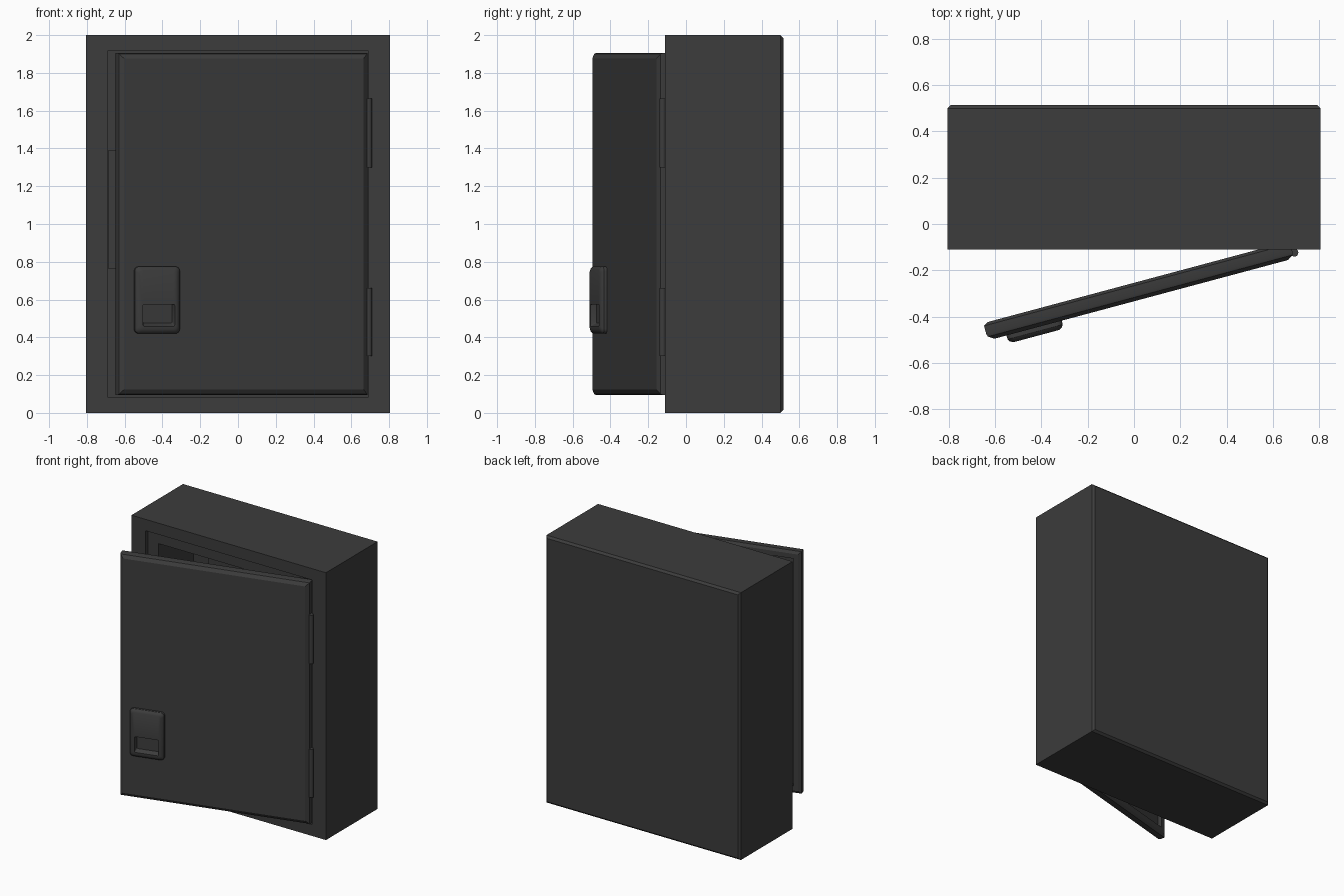
import bpy, bmesh, math
from mathutils import Matrix, Vector

if "Cube" in bpy.data.objects:
    bpy.data.objects.remove(bpy.data.objects["Cube"])

paint = bpy.data.materials.new("dark_paint")
paint.diffuse_color = (0.045, 0.045, 0.045, 1)
paint.use_nodes = True
paint.node_tree.nodes["Principled BSDF"].inputs["Base Color"].default_value = paint.diffuse_color


def finish(name, bm, matrix=None):
    bmesh.ops.recalc_face_normals(bm, faces=bm.faces[:])
    me = bpy.data.meshes.new(name)
    bm.to_mesh(me)
    bm.free()
    me.materials.append(paint)
    ob = bpy.data.objects.new(name, me)
    bpy.context.collection.objects.link(ob)
    if matrix:
        ob.matrix_world = matrix
    bpy.context.view_layer.objects.active = ob
    ob.select_set(True)
    bpy.ops.object.shade_smooth_by_angle(angle=math.radians(30))
    ob.select_set(False)
    return ob


def rect_ring(bm, x0, x1, z0, z1, y, r=0.0, seg=4):
    pts = []
    corners = [(x1 - r, z1 - r, 0), (x0 + r, z1 - r, 90),
               (x0 + r, z0 + r, 180), (x1 - r, z0 + r, 270)]
    for cx, cz, start in corners:
        for i in range(seg + 1 if r else 1):
            a = math.radians(start + 90 * i / seg)
            pts.append((cx + r * math.cos(a), y, cz + r * math.sin(a)))
    return [bm.verts.new(p) for p in pts]


def loft(name, rings, matrix=None):
    """Skin a series of (rounded) rectangles and cap both ends."""
    bm = bmesh.new()
    loops = [rect_ring(bm, *r) for r in rings]
    n = len(loops[0])
    for a, b in zip(loops, loops[1:]):
        for i in range(n):
            j = (i + 1) % n
            bm.faces.new((a[i], a[j], b[j], b[i]))
    bm.faces.new(loops[0])
    bm.faces.new(loops[-1])
    return finish(name, bm, matrix)


def box(name, x0, x1, y0, y1, z0, z1, matrix=None):
    return loft(name, [(x0, x1, z0, z1, y0), (x0, x1, z0, z1, y1)], matrix)


# Cabinet shell with chamfered back, front frame and stepped cavity
loft("cabinet_body", [
    (-0.79, 0.79, 0.015, 1.985, 0.515),
    (-0.805, 0.805, 0, 2, 0.50),
    (-0.805, 0.805, 0, 2, -0.11),
    (-0.69, 0.69, 0.085, 1.915, -0.11),
    (-0.69, 0.69, 0.085, 1.915, -0.08),
    (-0.60, 0.60, 0.17, 1.83, -0.08),
    (-0.60, 0.60, 0.17, 1.83, 0.33)])

# Strike plate on the inner flange and mounting panel inside
box("strike_plate", -0.688, -0.602, -0.088, -0.075, 0.765, 1.39)
box("mounting_panel", -0.46, 0.46, 0.30, 0.335, 0.28, 1.72)

# Door leaf: local origin on the hinge line, swung open 15 degrees
swing = Matrix.Translation((0.69, -0.12, 0)) @ Matrix.Rotation(math.radians(15), 4, 'Z')
L, R, B, T = -1.375, -0.005, 0.095, 1.905


def leaf(inset, y):
    return (L + inset, R - inset, B + inset, T - inset, y)


loft("door", [leaf(0.028, -0.028), leaf(0.004, -0.012), leaf(0, 0.0),
              leaf(0, 0.037), leaf(0.02, 0.049), leaf(0.055, 0.049),
              leaf(0.055, 0.02)], swing)

# Handle plate with a finger recess that undercuts upwards
loft("door_handle", [
    (-1.292, -1.045, 0.42, 0.775, -0.02, 0.025),
    (-1.292, -1.045, 0.42, 0.775, -0.045, 0.025),
    (-1.285, -1.052, 0.427, 0.768, -0.056, 0.022),
    (-1.271, -1.066, 0.442, 0.755, -0.064, 0.018),
    (-1.252, -1.078, 0.458, 0.575, -0.064, 0.008),
    (-1.245, -1.085, 0.475, 0.590, -0.034, 0.008)], swing)

# Hinge barrels
for label, z0, z1 in (("lower", 0.30, 0.66), ("upper", 1.30, 1.665)):
    bm = bmesh.new()
    bmesh.ops.create_cone(bm, cap_ends=True, segments=16, radius1=0.017,
                          radius2=0.017, depth=z1 - z0)
    finish(label + "_hinge", bm, Matrix.Translation((0.693, -0.124, (z0 + z1) / 2)))
